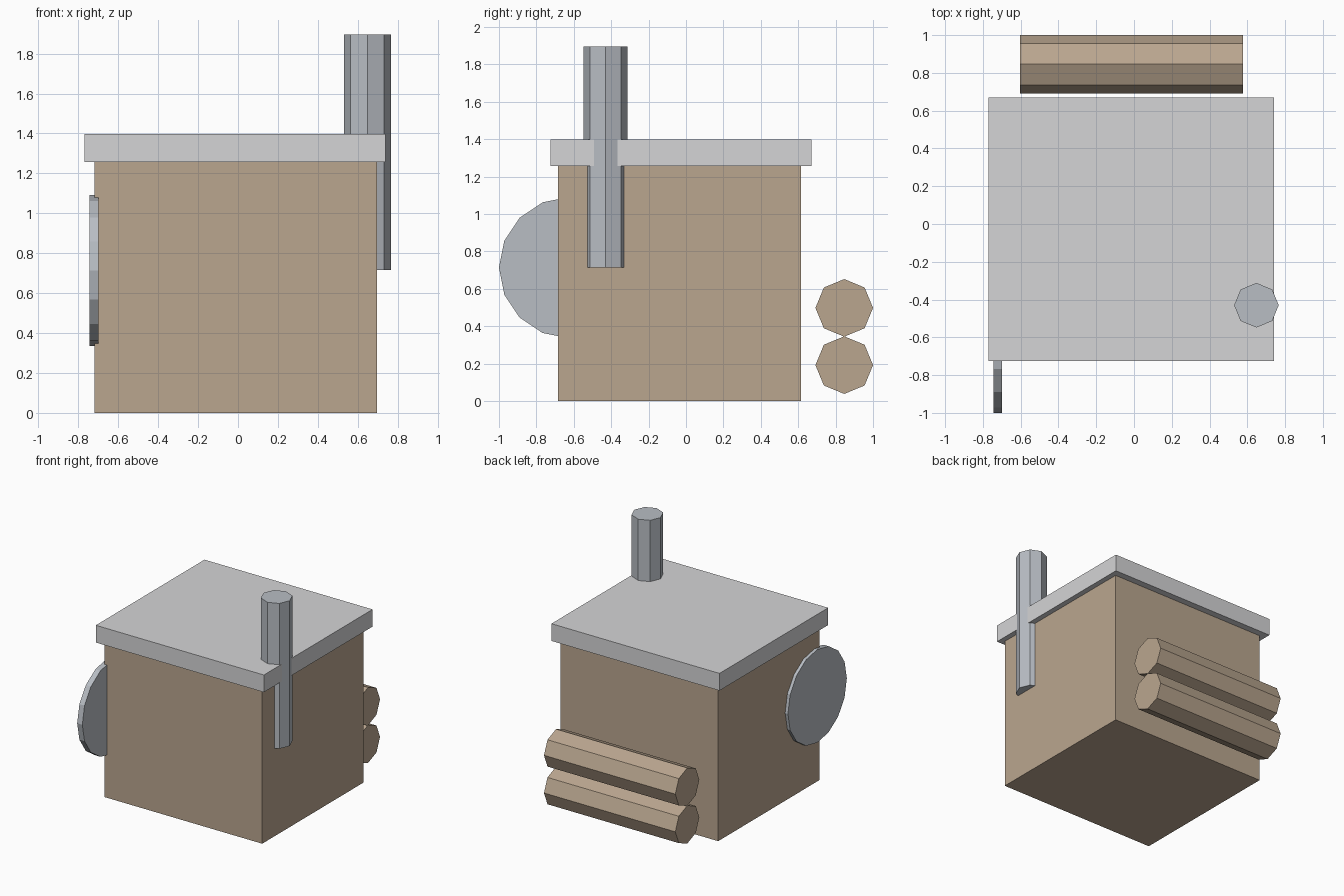
import bpy
from math import pi

default = bpy.data.objects.get("Cube")
if default:
    bpy.data.objects.remove(default, do_unlink=True)


def material(name, rgb):
    mat = bpy.data.materials.new(name)
    mat.use_nodes = True
    color = (*rgb, 1.0)
    mat.diffuse_color = color
    bsdf = next(n for n in mat.node_tree.nodes if n.type == "BSDF_PRINCIPLED")
    bsdf.inputs["Base Color"].default_value = color
    return mat


wood = material("tan wood", (0.49, 0.38, 0.275))
slab = material("pale grey roof", (0.66, 0.66, 0.67))
metal = material("blue grey metal", (0.48, 0.51, 0.55))


def finish(name, mat):
    obj = bpy.context.object
    obj.name = name
    obj.data.materials.append(mat)
    return obj


def box(name, low, high, mat):
    center = [(a + b) / 2 for a, b in zip(low, high)]
    bpy.ops.mesh.primitive_cube_add(size=1, location=center)
    obj = finish(name, mat)
    obj.scale = [b - a for a, b in zip(low, high)]
    return obj


def prism(name, center, radius, length, sides, mat, along_x=False):
    turn = (0, pi / 2, 0) if along_x else (0, 0, 0)
    bpy.ops.mesh.primitive_cylinder_add(vertices=sides, radius=radius, depth=length,
                                        location=center, rotation=turn)
    return finish(name, mat)


# Hut body and overhanging flat roof
box("hut_body", (-0.72, -0.685, 0), (0.697, 0.615, 1.257), wood)
box("roof_slab", (-0.77, -0.725, 1.257), (0.74, 0.67, 1.397), slab)

# Chimney pipe, running down through the roof edge
prism("chimney_pipe", (0.648, -0.43, 1.305), 0.118, 1.18, 8, metal)

# Round blade mounted on the side wall
prism("round_blade", (-0.722, -0.622, 0.713), 0.378, 0.046, 16, metal, along_x=True)

# Two logs stacked behind the hut
for label, height in (("lower", 0.192), ("upper", 0.498)):
    prism(label + "_log", (-0.014, 0.846, height), 0.154, 1.18, 8, wood, along_x=True)
